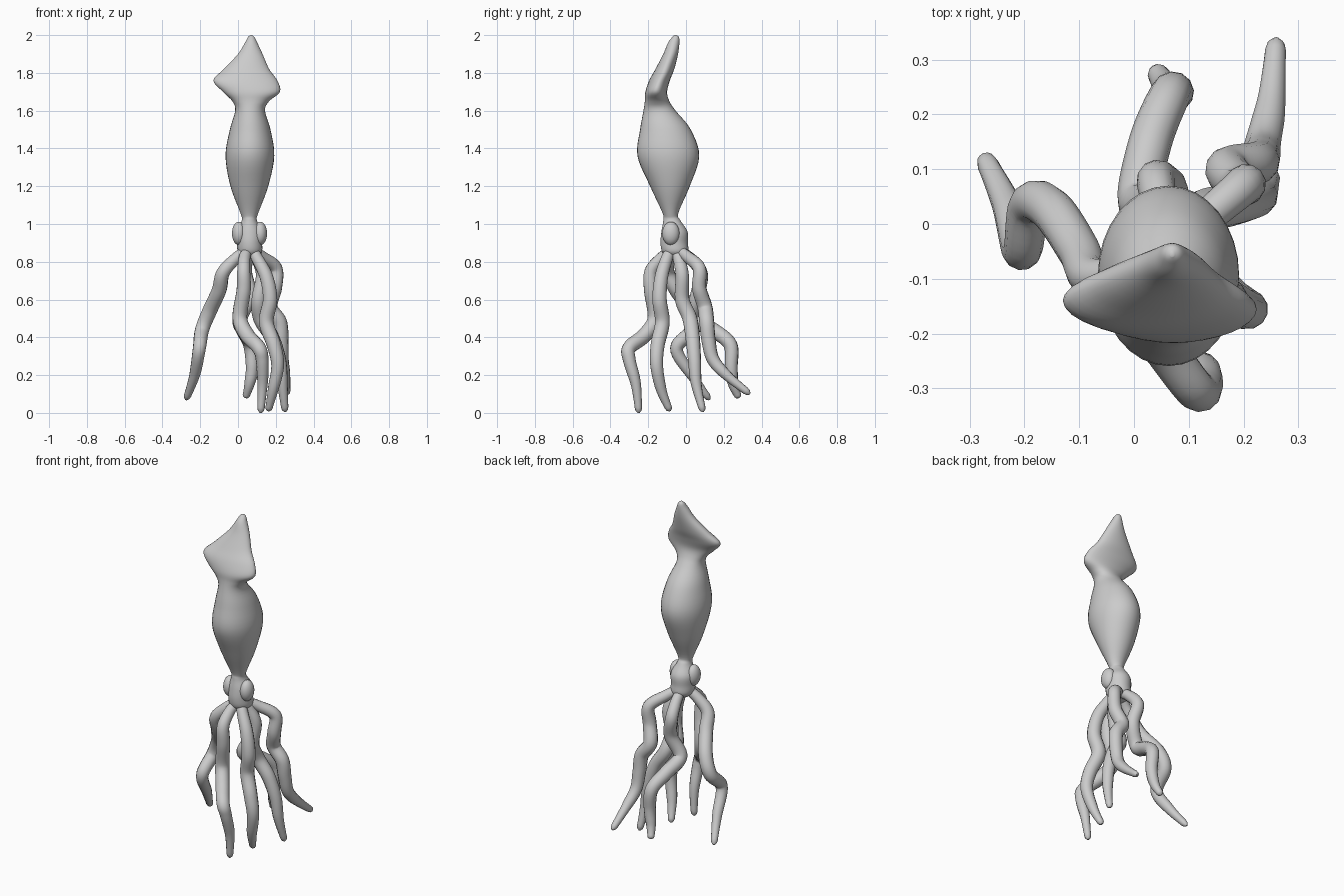
import bpy, bmesh, math


def catmull(a, b, c, d, t):
    return [0.5 * (2 * q + (r - p) * t + (2 * p - 5 * q + 4 * r - s) * t * t
                   + (3 * q - p - 3 * r + s) * t ** 3)
            for p, q, r, s in zip(a, b, c, d)]


def smooth_rows(rows, steps):
    """Refine a list of tuples into a smooth series."""
    ext = [rows[0]] + list(rows) + [rows[-1]]
    out = []
    for i in range(len(rows) - 1):
        out += [catmull(*ext[i:i + 4], k / steps) for k in range(steps)]
    return out + [list(rows[-1])]


def loft(name, rows, sides=32, steps=5):
    """Skin elliptical sections given as (z, x_min, x_max, y_min, y_max)."""
    bm = bmesh.new()
    rings = []
    for z, x0, x1, y0, y1 in smooth_rows(rows, steps):
        ring = []
        for k in range(sides):
            a = 2 * math.pi * k / sides
            ring.append(bm.verts.new(((x0 + x1) / 2 + (x1 - x0) / 2 * math.cos(a),
                                      (y0 + y1) / 2 + (y1 - y0) / 2 * math.sin(a), z)))
        rings.append(ring)
    for lo, hi in zip(rings, rings[1:]):
        for k in range(sides):
            n = (k + 1) % sides
            bm.faces.new((lo[k], lo[n], hi[n], hi[k]))
    bm.faces.new(rings[0][::-1])
    bm.faces.new(rings[-1])
    bmesh.ops.recalc_face_normals(bm, faces=bm.faces)
    mesh = bpy.data.meshes.new(name)
    bm.to_mesh(mesh)
    bm.free()
    mesh.shade_smooth()
    obj = bpy.data.objects.new(name, mesh)
    bpy.context.collection.objects.link(obj)
    return obj


def tentacle(name, pts):
    """Tapered tube through the points, rounded at the tip."""
    curve = bpy.data.curves.new(name, 'CURVE')
    curve.dimensions = '3D'
    curve.bevel_depth = 1.0
    curve.bevel_resolution = 4
    curve.use_fill_caps = True
    path = smooth_rows(pts, 8)
    sp = curve.splines.new('POLY')
    sp.points.add(len(path) - 1)
    last = len(path) - 1
    for i, co in enumerate(path):
        t = i / last
        r = 0.026 + 0.014 * math.sin(math.pi * min(1, t * 1.05))
        if t > 0.85:
            r -= 0.008 * (t - 0.85) / 0.15
        r *= {last: 0.3, last - 1: 0.85}.get(i, 1)
        sp.points[i].co = (*co, 1)
        sp.points[i].radius = r
    obj = bpy.data.objects.new(name, curve)
    bpy.context.collection.objects.link(obj)
    bpy.ops.object.select_all(action='DESELECT')
    obj.select_set(True)
    bpy.context.view_layer.objects.active = obj
    bpy.ops.object.convert(target='MESH')
    bpy.ops.object.shade_smooth()


# Head, mantle and diamond fin as one continuous skin
loft("body", [
    (0.82, 0.03, 0.09, -0.09, -0.03),
    (0.85, 0.00, 0.125, -0.125, 0.01),
    (0.90, -0.005, 0.128, -0.135, 0.01),
    (0.96, -0.005, 0.128, -0.13, 0.008),
    (1.02, 0.02, 0.10, -0.12, -0.03),
    (1.06, 0.012, 0.108, -0.125, -0.04),
    (1.20, -0.04, 0.16, -0.19, 0.02),
    (1.36, -0.066, 0.192, -0.257, 0.07),
    (1.50, -0.043, 0.172, -0.243, 0.025),
    (1.60, -0.015, 0.143, -0.225, -0.055),
    (1.65, -0.03, 0.165, -0.218, -0.088),
    (1.70, -0.08, 0.222, -0.215, -0.1),
    (1.76, -0.13, 0.208, -0.195, -0.085),
    (1.82, -0.075, 0.165, -0.162, -0.062),
    (1.90, 0.0, 0.13, -0.12, -0.042),
    (1.96, 0.037, 0.102, -0.095, -0.035),
    (1.99, 0.053, 0.087, -0.072, -0.038),
    (2.00, 0.067, 0.073, -0.06, -0.052),
])

# Bulging oval eyes on both sides of the head
for side, x in (("left", 0.005), ("right", 0.117)):
    bpy.ops.mesh.primitive_uv_sphere_add(segments=24, ring_count=16, radius=1,
                                         location=(x, -0.08, 0.95))
    eye = bpy.context.object
    eye.name = side + "_eye"
    eye.scale = (0.037, 0.046, 0.062)
    bpy.ops.object.shade_smooth()

# Six wavy tentacles hanging from the head
tentacle("left_tentacle", [
    (0.04, -0.07, 0.86), (-0.02, -0.09, 0.81), (-0.08, -0.095, 0.74), (-0.10, -0.05, 0.65),
    (-0.15, 0.025, 0.54), (-0.19, 0.035, 0.44), (-0.205, -0.05, 0.34),
    (-0.23, 0.03, 0.2), (-0.275, 0.125, 0.07)])
tentacle("back_tentacle", [
    (0.06, -0.04, 0.86), (0.05, 0.02, 0.82), (0.04, 0.08, 0.74), (0.06, 0.06, 0.62),
    (0.01, 0.04, 0.5), (0.03, 0.15, 0.435), (0.065, 0.235, 0.36),
    (0.075, 0.24, 0.24), (0.06, 0.25, 0.15), (0.04, 0.28, 0.08)])
tentacle("back_right_tentacle", [
    (0.08, -0.04, 0.86), (0.13, 0.01, 0.825), (0.2, 0.07, 0.765), (0.195, 0.07, 0.66),
    (0.17, 0.1, 0.56), (0.22, 0.11, 0.48), (0.23, 0.12, 0.38),
    (0.235, 0.145, 0.28), (0.25, 0.22, 0.195), (0.26, 0.338, 0.1)])
tentacle("right_tentacle", [
    (0.08, -0.06, 0.86), (0.1, -0.04, 0.82), (0.13, -0.02, 0.73), (0.11, -0.02, 0.6),
    (0.12, 0.02, 0.5), (0.18, 0.035, 0.4), (0.22, 0.045, 0.28),
    (0.235, 0.055, 0.15), (0.25, 0.09, 0.005)])
tentacle("front_right_tentacle", [
    (0.08, -0.08, 0.86), (0.1, -0.1, 0.82), (0.15, -0.13, 0.72), (0.17, -0.14, 0.6),
    (0.15, -0.125, 0.48), (0.19, -0.15, 0.36), (0.21, -0.155, 0.25),
    (0.185, -0.13, 0.12), (0.16, -0.085, 0.01)])
tentacle("front_tentacle", [
    (0.05, -0.08, 0.86), (0.035, -0.13, 0.82), (0.03, -0.185, 0.75), (0.03, -0.185, 0.65),
    (0.01, -0.165, 0.5), (0.05, -0.22, 0.41), (0.11, -0.3, 0.345),
    (0.128, -0.3, 0.28), (0.13, -0.265, 0.15), (0.12, -0.25, 0.0)])
